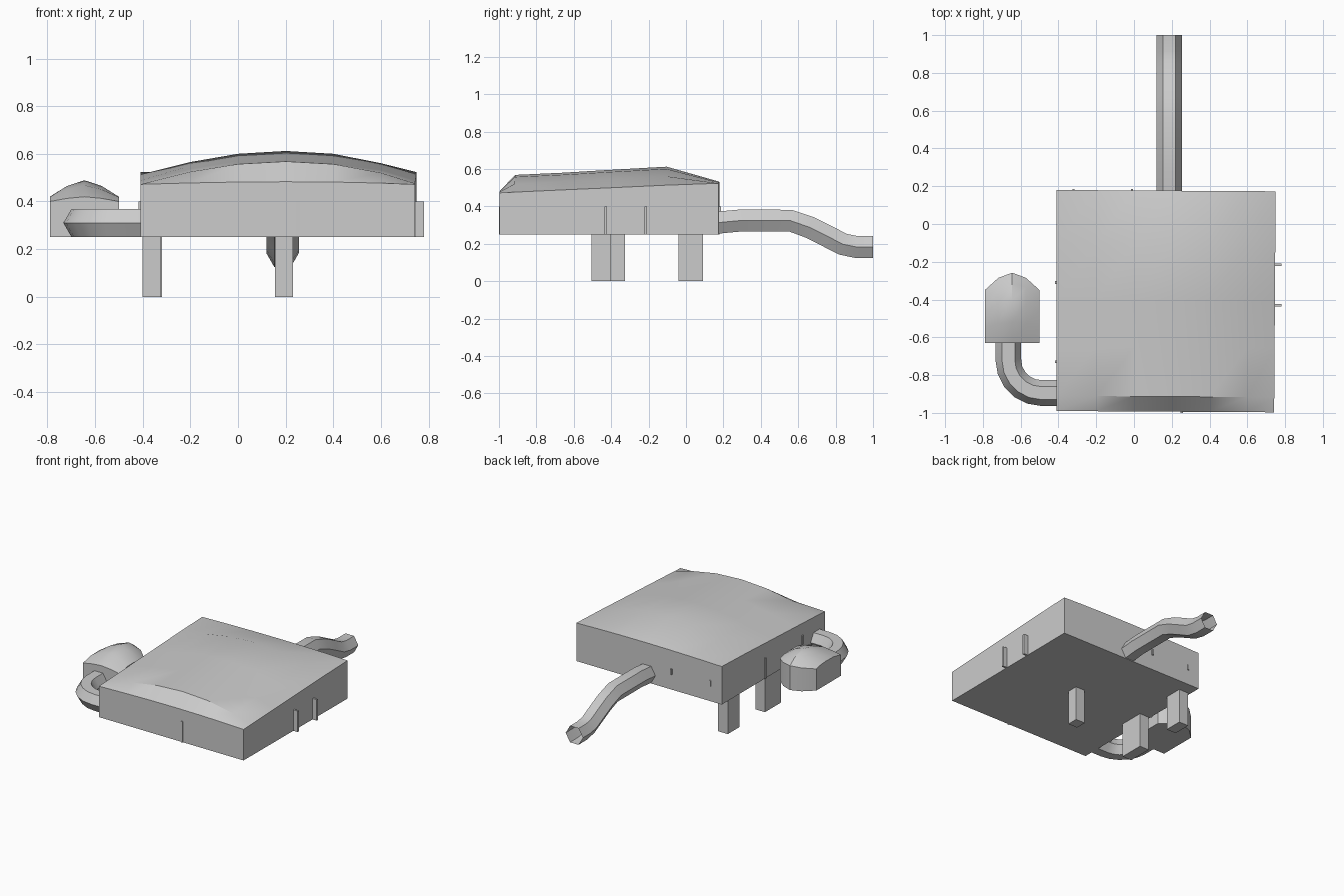
import bpy, bmesh, math
from mathutils import Vector

if "Cube" in bpy.data.objects:
    bpy.data.objects.remove(bpy.data.objects["Cube"])


def finish(name, bm, angle=30):
    bmesh.ops.recalc_face_normals(bm, faces=bm.faces)
    me = bpy.data.meshes.new(name)
    bm.to_mesh(me)
    bm.free()
    ob = bpy.data.objects.new(name, me)
    bpy.context.collection.objects.link(ob)
    bpy.ops.object.select_all(action='DESELECT')
    ob.select_set(True)
    bpy.context.view_layer.objects.active = ob
    bpy.ops.object.shade_smooth_by_angle(angle=math.radians(angle))
    return ob


def domed_block(name, nx, ny, point, z0):
    """Grid roof given by point(i, j), straight walls and a flat base at z0."""
    bm = bmesh.new()
    g = [[bm.verts.new(point(i, j)) for j in range(ny)] for i in range(nx)]
    for i in range(nx - 1):
        for j in range(ny - 1):
            bm.faces.new((g[i][j], g[i + 1][j], g[i + 1][j + 1], g[i][j + 1]))
    rim = ([g[i][0] for i in range(nx)] + [g[-1][j] for j in range(1, ny)]
           + [g[i][-1] for i in range(nx - 2, -1, -1)] + [g[0][j] for j in range(ny - 2, 0, -1)])
    low = [bm.verts.new((v.co.x, v.co.y, z0)) for v in rim]
    for k in range(len(rim)):
        n = (k + 1) % len(rim)
        bm.faces.new((rim[k], rim[n], low[n], low[k]))
    bm.faces.new(low)
    return finish(name, bm)


def hex_pipe(name, path, r=0.068):
    """Open six-sided tube, flat on top, swept along path."""
    bm = bmesh.new()
    path = [Vector(p) for p in path]
    rings = []
    for k, p in enumerate(path):
        t = (path[min(k + 1, len(path) - 1)] - path[max(k - 1, 0)]).normalized()
        side = t.cross(Vector((0, 0, 1))).normalized()
        up = side.cross(t)
        rings.append([bm.verts.new(p + r * (math.cos(a) * side + math.sin(a) * up))
                      for a in (math.tau * s / 6 for s in range(6))])
    for a, b in zip(rings, rings[1:]):
        for s in range(6):
            bm.faces.new((a[s], a[(s + 1) % 6], b[(s + 1) % 6], b[s]))
    return finish(name, bm)


def box(name, x0, x1, y0, y1, z0, z1):
    bm = bmesh.new()
    bmesh.ops.create_cube(bm, size=1)
    for v in bm.verts:
        v.co = ((x0, x1)[v.co.x > 0], (y0, y1)[v.co.y > 0], (z0, z1)[v.co.z > 0])
    return finish(name, bm)


# main body: low walls with a domed roof
XS = (-0.41, -0.2, 0.0, 0.2, 0.4, 0.6, 0.75)
RISE = (0, 0.53, 0.88, 1.0, 0.88, 0.48, 0)
ROWS = ((-0.99, 0.472, 0.483), (-0.91, 0.476, 0.568), (-0.65, 0.488, 0.58),
        (-0.4, 0.499, 0.595), (-0.1, 0.513, 0.612), (0.18, 0.523, 0.532))


def roof(i, j):
    y, edge, ridge = ROWS[j]
    x = XS[i]
    if i == len(XS) - 1:
        x -= 0.008 * (0.18 - y) / 1.17
    return x, y - 0.006 * (x + 0.41), edge + (ridge - edge) * RISE[i]


domed_block("main_body", len(XS), len(ROWS), roof, 0.25)

# small side chamber with domed top and bowed back
CX = (-0.79, -0.718, -0.645, -0.572, -0.5)
CR = (0, 0.65, 1, 0.65, 0)
BACK = (-0.35, -0.285, -0.258, -0.285, -0.35)
CROWS = ((0, 0.40, 0.42), (0.3, 0.418, 0.468), (0.6, 0.42, 0.489), (0.85, 0.415, 0.465), (1, 0.405, 0.425))


def chamber(i, j):
    t, edge, ridge = CROWS[j]
    return CX[i], -0.63 + t * (BACK[i] + 0.63), edge + (ridge - edge) * CR[i]


domed_block("side_chamber", len(CX), len(CROWS), chamber, 0.25)

# pipes: one drooping away at the back, one elbow to the chamber
hex_pipe("rear_pipe", [(0.187, y, z) for y, z in (
    (0.16, 0.312), (0.28, 0.323), (0.56, 0.323), (0.66, 0.288),
    (0.76, 0.238), (0.84, 0.197), (0.91, 0.183), (1.0, 0.183))])
elbow = [(-0.49 - 0.175 * math.sin(a), -0.72 - 0.175 * math.cos(a), 0.31)
         for a in (math.radians(18 * k) for k in range(6))]
hex_pipe("elbow_pipe", [(-0.40, -0.895, 0.31)] + elbow + [(-0.665, -0.62, 0.31)])

# legs
for name, *b in (("right_leg", 0.155, 0.23, -0.405, -0.325),
                 ("left_front_leg", -0.40, -0.325, -0.505, -0.325),
                 ("left_back_leg", -0.395, -0.318, -0.04, 0.09)):
    box(name, *b, 0, 0.26)

# thin wall strips
for k, y in enumerate((-0.43, -0.215)):
    box(f"right_strip_{k}", 0.73, 0.78, y - 0.007, y + 0.007, 0.25, 0.40)
for k, y in enumerate((-0.73, -0.31)):
    box(f"left_strip_{k}", -0.417, -0.40, y - 0.007, y + 0.007, 0.25, 0.40)
box("front_strip", 0.246, 0.26, -1.0, -0.97, 0.25, 0.40)
for k, x in enumerate((-0.32, -0.01)):
    box(f"back_strip_{k}", x - 0.006, x + 0.006, 0.16, 0.186, 0.36, 0.40)
